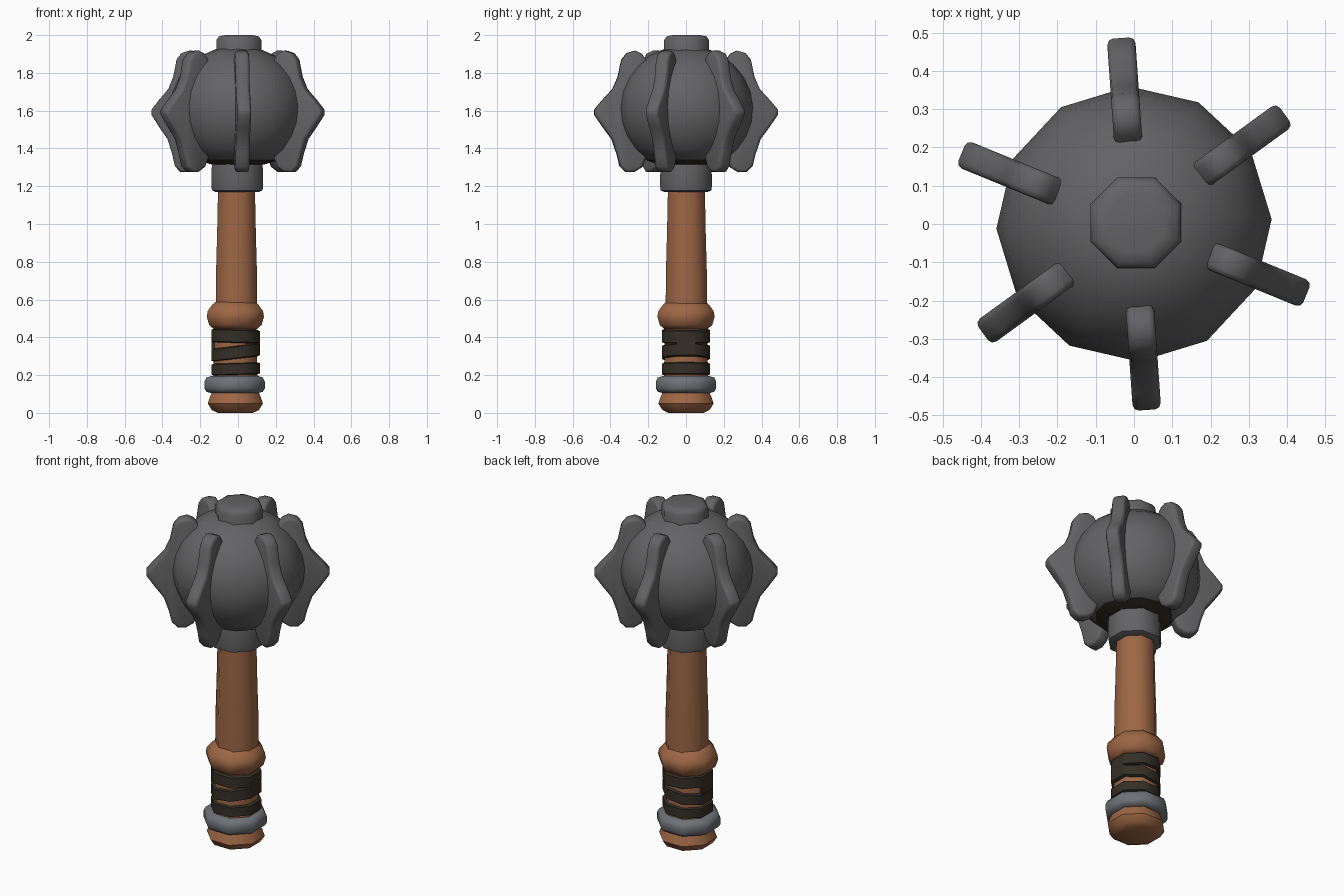
import bpy, bmesh, math
from mathutils import Matrix, Vector

if "Cube" in bpy.data.objects:
    bpy.data.objects.remove(bpy.data.objects["Cube"])


def material(name, rgb):
    m = bpy.data.materials.new(name)
    m.diffuse_color = (*rgb, 1)
    m.use_nodes = True
    m.node_tree.nodes["Principled BSDF"].inputs["Base Color"].default_value = m.diffuse_color
    return m


STEEL = material("dark steel", (0.125, 0.125, 0.13))
RING = material("ring steel", (0.155, 0.165, 0.18))
WOOD = material("brown wood", (0.34, 0.135, 0.06))
LEATHER = material("dark leather", (0.035, 0.028, 0.02))


def finish(name, bm, mat, angle=50):
    bmesh.ops.recalc_face_normals(bm, faces=bm.faces)
    me = bpy.data.meshes.new(name)
    bm.to_mesh(me)
    bm.free()
    ob = bpy.data.objects.new(name, me)
    bpy.context.collection.objects.link(ob)
    me.materials.append(mat)
    bpy.ops.object.select_all(action='DESELECT')
    bpy.context.view_layer.objects.active = ob
    ob.select_set(True)
    bpy.ops.object.shade_smooth_by_angle(angle=math.radians(angle))
    return ob


def lathe(name, profile, mat, sides=8, turn=22.5, centre=(0, 0), tilt=0.0, angle=50):
    """Turn a (radius, z) profile into a closed solid; tilt raises the +x side."""
    bm = bmesh.new()
    rings = []
    for r, z in profile:
        ring = []
        for i in range(sides):
            a = math.radians(turn) + math.tau * i / sides
            x, y = r * math.cos(a), r * math.sin(a)
            ring.append(bm.verts.new((centre[0] + x, centre[1] + y, z + tilt * x)))
        rings.append(ring)
    for lo, hi in zip(rings, rings[1:]):
        for i in range(sides):
            j = (i + 1) % sides
            bm.faces.new((lo[i], lo[j], hi[j], hi[i]))
    bm.faces.new(rings[0])
    bm.faces.new(rings[-1])
    return finish(name, bm, mat, angle)


LOW = (-0.014, 0.0)   # lower grip sits slightly left of centre

# Wooden pommel, shaft and hand stop
lathe("pommel", [(0.10, 0.0), (0.135, 0.015), (0.158, 0.05), (0.145, 0.085), (0.125, 0.13)],
      WOOD, centre=LOW)
lathe("grip_core", [(0.128, 0.10), (0.124, 0.30), (0.122, 0.48)], WOOD, centre=LOW)
lathe("hand_stop", [(0.125, 0.445), (0.15, 0.465), (0.164, 0.51), (0.158, 0.54),
                    (0.13, 0.575), (0.11, 0.59)], WOOD, centre=LOW)
lathe("shaft", [(0.119, 0.54), (0.117, 0.75), (0.111, 0.95), (0.105, 1.22)], WOOD,
      centre=(-0.008, 0.002))

# Steel ring above the pommel
lathe("pommel_ring", [(0.135, 0.105), (0.162, 0.112), (0.173, 0.13), (0.173, 0.165),
                      (0.162, 0.187), (0.135, 0.195)], RING, centre=(-0.018, 0))

# Leather wraps
for i, (z0, z1, tilt) in enumerate([(0.20, 0.265, 0.03), (0.285, 0.355, 0.12), (0.37, 0.443, -0.03)]):
    lathe(f"leather_wrap_{i + 1}", [(0.122, z0), (0.138, z0 + 0.006), (0.138, z1 - 0.006), (0.122, z1)],
          LEATHER, centre=(-0.012, 0), tilt=tilt)
# Broad overlap of the wrap on the right and left sides
bm = bmesh.new()
for sx in (1, -1):
    bmesh.ops.create_cube(bm, size=1, matrix=Matrix.Translation((-0.012 + sx * 0.115, 0, 0.365))
                          @ Matrix.Diagonal((0.025, 0.10, 0.10 if sx > 0 else 0.06, 1)))
finish("wrap_overlap", bm, LEATHER)

# Steel collar, ball head and top cap
lathe("collar", [(0.125, 1.17), (0.145, 1.178), (0.149, 1.20), (0.147, 1.29), (0.14, 1.36)],
      STEEL, centre=(-0.004, 0))
ball = []
for lat in range(-54, 73, 14):
    a = math.radians(lat)
    ball.append((0.36 * math.cos(a), 1.61 + 0.335 * math.sin(a)))
lathe("ball_head", ball, STEEL, sides=12, turn=2)
lathe("head_underside", [(0.14, 1.315), (0.209, 1.336), (0.209, 1.345)], LEATHER, sides=12, turn=2)
lathe("top_cap", [(0.14, 1.86), (0.129, 1.91), (0.128, 1.975), (0.115, 1.993), (0.08, 2.0)],
      STEEL, centre=(0.005, 0.003))

# Six flanges: a lobed, pointed plate with rounded edges
plate = [(0.15, 1.80), (0.205, 1.855), (0.235, 1.902), (0.27, 1.918), (0.315, 1.905), (0.343, 1.87),
         (0.362, 1.78), (0.39, 1.715), (0.445, 1.655), (0.487, 1.605), (0.487, 1.578),
         (0.44, 1.51), (0.395, 1.45), (0.368, 1.37), (0.352, 1.305), (0.32, 1.274),
         (0.275, 1.275), (0.235, 1.30), (0.215, 1.345), (0.15, 1.42)]
HALF = 0.037
for n, deg in enumerate((94, 36, -22.3, -86, -144, 157.7)):
    bm = bmesh.new()
    face = bm.faces.new([bm.verts.new((r, -HALF, z)) for r, z in plate])
    ext = bmesh.ops.extrude_face_region(bm, geom=[face])
    bmesh.ops.translate(bm, vec=Vector((0, 2 * HALF, 0)),
                        verts=[v for v in ext["geom"] if isinstance(v, bmesh.types.BMVert)])
    rim = [e for e in bm.edges if abs(e.verts[0].co.y - e.verts[1].co.y) < 1e-6]
    bmesh.ops.bevel(bm, geom=rim, offset=0.016, segments=2, profile=0.5, affect='EDGES')
    bmesh.ops.rotate(bm, cent=(0, 0, 0), matrix=Matrix.Rotation(math.radians(deg), 3, 'Z'), verts=bm.verts)
    finish(f"flange_{n + 1}", bm, STEEL, 60)
